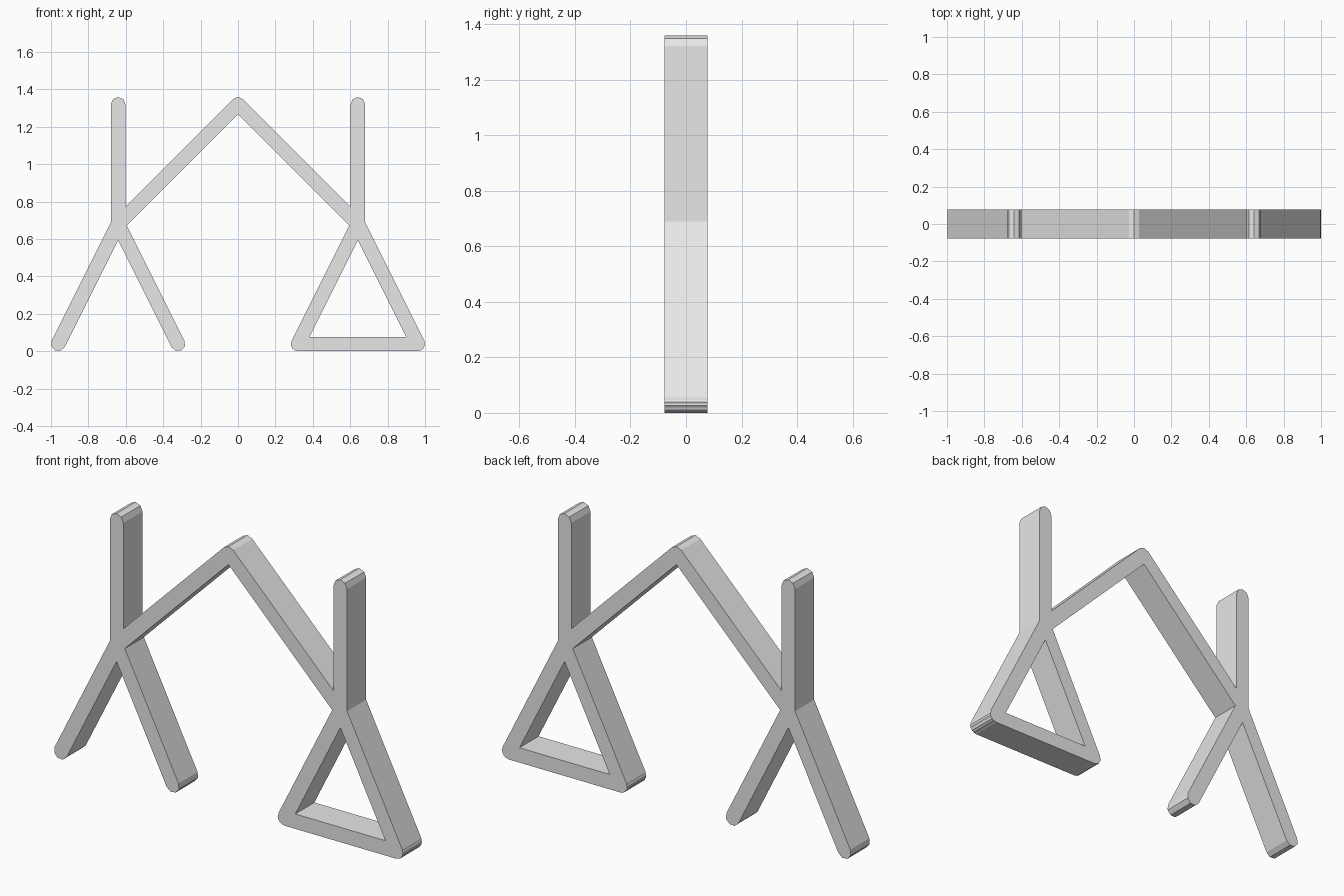
import bpy
import bmesh
from math import atan2, cos, sin, pi

cube = bpy.data.objects.get("Cube")
if cube:
    bpy.data.objects.remove(cube, do_unlink=True)

RADIUS = 0.0385   # half the bar width, also the end rounding
DEPTH = 0.078     # half the bar depth
UNIT = 0.641      # post height and spacing
CAP_STEPS = 4     # facets on each rounded end

grey = bpy.data.materials.new("light_grey")
grey.use_nodes = True
grey.diffuse_color = (0.8, 0.8, 0.8, 1)
grey.node_tree.nodes["Principled BSDF"].inputs["Base Color"].default_value = (0.8, 0.8, 0.8, 1)


def bar(name, start, end):
    """Flat bar with faceted round ends between two (x, z) points."""
    angle = atan2(end[1] - start[1], end[0] - start[0])
    outline = []
    for (x, z), turn in ((end, angle - pi / 2), (start, angle + pi / 2)):
        for i in range(CAP_STEPS + 1):
            a = turn + pi * i / CAP_STEPS
            outline.append((x + RADIUS * cos(a), z + RADIUS * sin(a)))
    bm = bmesh.new()
    face = bm.faces.new([bm.verts.new((x, -DEPTH, z)) for x, z in outline])
    grown = bmesh.ops.extrude_face_region(bm, geom=[face])["geom"]
    moved = [v for v in grown if isinstance(v, bmesh.types.BMVert)]
    bmesh.ops.translate(bm, verts=moved, vec=(0, 2 * DEPTH, 0))
    bmesh.ops.recalc_face_normals(bm, faces=bm.faces)
    mesh = bpy.data.meshes.new(name)
    bm.to_mesh(mesh)
    bm.free()
    mesh.materials.append(grey)
    obj = bpy.data.objects.new(name, mesh)
    bpy.context.collection.objects.link(obj)
    return obj


# Key heights
foot_z = RADIUS
joint_z = foot_z + UNIT
top_z = joint_z + UNIT

# Posts, splayed legs and sloping beams on both sides
bars = []
for side, s in (("left", 1), ("right", -1)):
    joint = (s * UNIT, joint_z)
    bars += [
        bar(side + "_beam", joint, (0, top_z)),
        bar(side + "_post", joint, (s * UNIT, top_z)),
        bar(side + "_outer_leg", joint, (s * UNIT * 1.5, foot_z)),
        bar(side + "_inner_leg", joint, (s * UNIT * 0.5, foot_z)),
    ]

# Floor bar closing the left pair of legs
bars.append(bar("left_floor_bar", (UNIT * 0.5, foot_z), (UNIT * 1.5, foot_z)))

# Weld all bars into one frame
frame = bars[0]
frame.name = "frame"
bpy.context.view_layer.objects.active = frame
for other in bars[1:]:
    other.hide_render = True
    weld = frame.modifiers.new("weld", "BOOLEAN")
    weld.operation = "UNION"
    weld.solver = "EXACT"
    weld.object = other
    bpy.ops.object.modifier_apply(modifier=weld.name)
    bpy.data.objects.remove(other, do_unlink=True)
